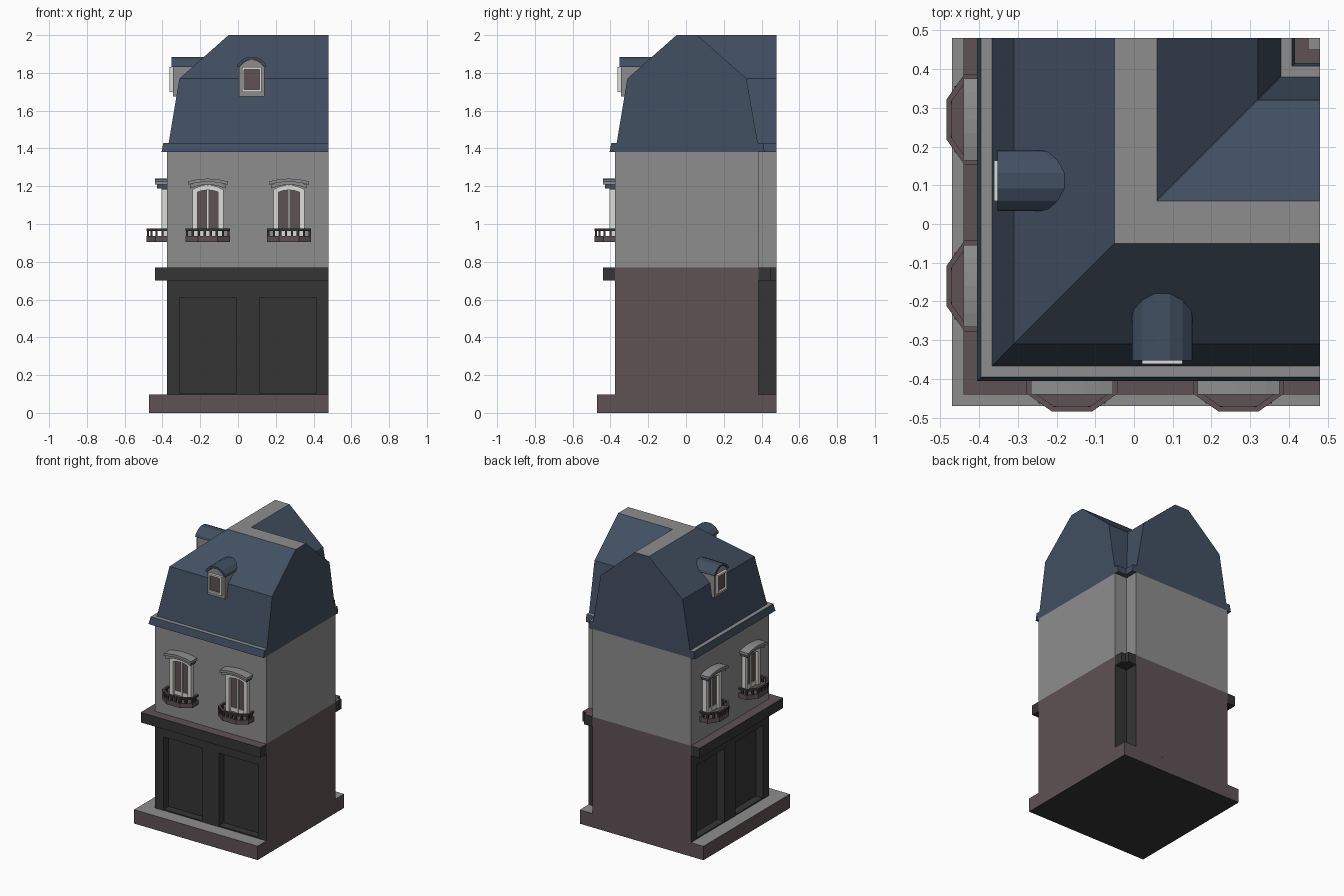
import bpy, bmesh, math

if "Cube" in bpy.data.objects:
    bpy.data.objects.remove(bpy.data.objects["Cube"])

E = 0.48  # party-wall plane where both wings are cut off

# colours
COLOURS = {
    "grey_stone": (0.27, 0.27, 0.27),
    "brown_plum": (0.112, 0.084, 0.090),
    "charcoal": (0.036, 0.036, 0.036),
    "slate_blue": (0.054, 0.080, 0.122),
    "white_trim": (0.72, 0.72, 0.68),
}
MATS = []
for n, c in COLOURS.items():
    m = bpy.data.materials.new(n)
    m.diffuse_color = (*c, 1)
    m.use_nodes = True
    m.node_tree.nodes["Principled BSDF"].inputs["Base Color"].default_value = m.diffuse_color
    MATS.append(m)
GREY, BROWN, DARK, BLUE, WHITE = range(5)


def finish(name, bm, rule):
    """Turn a bmesh into an object; rule is a colour index or a function of a face."""
    bmesh.ops.recalc_face_normals(bm, faces=bm.faces)
    bm.normal_update()
    for f in bm.faces:
        f.material_index = rule(f) if callable(rule) else rule
    me = bpy.data.meshes.new(name)
    for m in MATS:
        me.materials.append(m)
    bm.to_mesh(me)
    bm.free()
    ob = bpy.data.objects.new(name, me)
    bpy.context.collection.objects.link(ob)


def skin(name, rings, rule):
    """Closed solid through matching rings of points."""
    bm = bmesh.new()
    rows = [[bm.verts.new(p) for p in r] for r in rings]
    for a, b in zip(rows, rows[1:]):
        for i in range(len(a)):
            j = (i + 1) % len(a)
            bm.faces.new((a[i], a[j], b[j], b[i]))
    bm.faces.new(rows[0])
    bm.faces.new(rows[-1])
    finish(name, bm, rule)


def sweep(name, profile, rule):
    """Sweep a (depth, height) profile round the mitred corner of both wings."""
    skin(name, [[(E, d, z) for d, z in profile],
                [(d, d, z) for d, z in profile],
                [(d, E, z) for d, z in profile]], rule)


def rect(a, b, z0, z1):
    return [(a, z0), (b, z0), (b, z1), (a, z1)]


def place(side, u, d, z):
    return (u, d, z) if side == "front" else (d, u, z)


def elev(name, side, pts, d0, d1, rule):
    """Extrude an elevation outline (u, z) through depth."""
    skin(name, [[place(side, u, d, z) for u, z in pts] for d in (d0, d1)], rule)


def plan(name, side, pts, z0, z1, rule):
    """Extrude a plan outline (u, d) upward."""
    skin(name, [[place(side, u, d, z) for u, d in pts] for z in (z0, z1)], rule)


def arc(c, w, z, h, n=6):
    us = [-w + 2 * w * i / n for i in range(n + 1)]
    return [(c + u, z + h * (1 - (u / w) ** 2)) for u in us]


def band(c, w, z, h, t):
    return arc(c, w, z, h) + arc(c, w, z + t, h)[::-1]


# colour rules
def at_end(f):
    c, n = f.calc_center_median(), f.normal
    return (n.x > 0.9 and c.x > E - 0.005) or (n.y > 0.9 and c.y > E - 0.005)


def shop_rule(f):
    return BROWN if at_end(f) else DARK


def capped(side, top):
    return lambda f: top if f.normal.z > 0.99 else side


def base_rule(f):
    return GREY if f.normal.z > 0.9 else DARK if f.normal.z < -0.9 else BROWN


# pavement base
elev("base", "front", rect(-0.47, E, 0, 0.097), -0.47, E, base_rule)

# ground floor core and projecting shopfront piers
sweep("ground_floor", rect(-0.32, 0.385, 0.097, 0.77), shop_rule)
sweep("shop_lintel", rect(-0.375, -0.32, 0.61, 0.77), shop_rule)
for side in ("front", "left"):
    for a, b in ((-0.375, -0.31), (-0.01, 0.115), (0.415, E)):
        elev(side + "_shop_pier", side, rect(a, b, 0.097, 0.61), -0.375, -0.32, shop_rule)
    elev(side + "_shop_threshold", side, rect(-0.31, E, 0.097, 0.105), -0.374, -0.32, shop_rule)

# cornices on street and courtyard sides
sweep("street_cornice", rect(-0.44, -0.375, 0.70, 0.77), capped(DARK, BROWN))
sweep("court_cornice", rect(0.385, 0.45, 0.70, 0.77), capped(DARK, BROWN))

# upper storey
sweep("upper_walls", rect(-0.375, 0.385, 0.77, 1.38), GREY)

# mansard roof with gutters and flat ridge
sweep("mansard_roof", [(-0.405, 1.38), (-0.395, 1.43), (-0.367, 1.43), (-0.31, 1.77),
                       (-0.05, 2.0), (0.06, 2.0), (0.32, 1.77), (0.38, 1.43),
                       (0.408, 1.43), (0.416, 1.38)], capped(BLUE, GREY))


def window(side, c):
    p = side + "_window_"
    # glass, jambs, mullion and arched head
    glass = [(c - 0.07, 0.93), (c + 0.07, 0.93)] + arc(c, 0.07, 1.165, 0.022)[::-1]
    elev(p + "glass", side, glass, -0.385, -0.37, BROWN)
    for s in (-1, 1):
        elev(p + "jamb", side, rect(c + s * 0.082, c + s * 0.055, 0.93, 1.178), -0.405, -0.37, WHITE)
    elev(p + "mullion", side, rect(c - 0.006, c + 0.006, 0.93, 1.18), -0.393, -0.37, WHITE)
    elev(p + "bottom_rail", side, rect(c - 0.06, c + 0.06, 0.93, 0.965), -0.39, -0.37, WHITE)
    elev(p + "head", side, band(c, 0.082, 1.155, 0.025, 0.027), -0.405, -0.37, WHITE)
    # two-step hood
    ends = lambda f: BLUE if abs(f.normal.x if side == "front" else f.normal.y) > 0.9 else GREY
    elev(p + "hood_lower", side, band(c, 0.095, 1.188, 0.02, 0.02), -0.43, -0.37, ends)
    elev(p + "hood_upper", side, band(c, 0.106, 1.208, 0.015, 0.017), -0.44, -0.37, GREY)
    # balcony slab, rail and balusters

    def outline(k):
        half = [(0.117 - k, -0.37), (0.117 - k, -0.438 + k * 0.6), (0.052 - k * 0.4, -0.484 + k)]
        return [(c - u, d) for u, d in half] + [(c + u, d) for u, d in half[::-1]]
    plan(side + "_balcony_slab", side, outline(0), 0.905, 0.937, BROWN)
    plan(side + "_balcony_rail", side, outline(0) + outline(0.013)[::-1], 0.962, 0.975,
         capped(DARK, BROWN))
    posts = [(s * u, d) for s in (-1, 1)
             for u, d in ((0.110, -0.40), (0.110, -0.432), (0.080, -0.458), (0.047, -0.476), (0.016, -0.477))]
    for u, d in posts:
        elev(side + "_baluster", side, rect(c + u - 0.006, c + u + 0.006, 0.935, 0.964),
             d - 0.006, d + 0.006, DARK)


def dormer(side, c):
    p = side + "_dormer_"
    body = [(c - 0.068, 1.675), (c + 0.068, 1.675)] + arc(c, 0.068, 1.83, 0.042)[::-1]
    elev(p + "body", side, body, -0.345, -0.19, GREY)
    # barrel roof
    half = [(0.078, 1.832), (0.074, 1.848), (0.052, 1.870), (0.02, 1.885)]
    outer = [(c - u, z) for u, z in half] + [(c + u, z) for u, z in half[::-1]]
    inner = [(c + (u - c) * 0.86, z - 0.013 if z > 1.84 else z) for u, z in outer]
    elev(p + "roof", side, outer + inner[::-1], -0.353, -0.16, BLUE)
    # window frame bars and pane
    for s in (-1, 1):
        elev(p + "jamb", side, rect(c + s * 0.052, c + s * 0.04, 1.70, 1.83), -0.362, -0.34, WHITE)
    for z in (1.70, 1.818):
        elev(p + "frame_bar", side, rect(c - 0.04, c + 0.04, z, z + 0.012), -0.362, -0.34, WHITE)
    elev(p + "pane", side, rect(c - 0.04, c + 0.04, 1.712, 1.818), -0.35, -0.342, BROWN)


# street facades
for side, dormer_at in (("front", 0.073), ("left", 0.112)):
    for c in (-0.16, 0.27):
        window(side, c)
    dormer(side, dormer_at)
